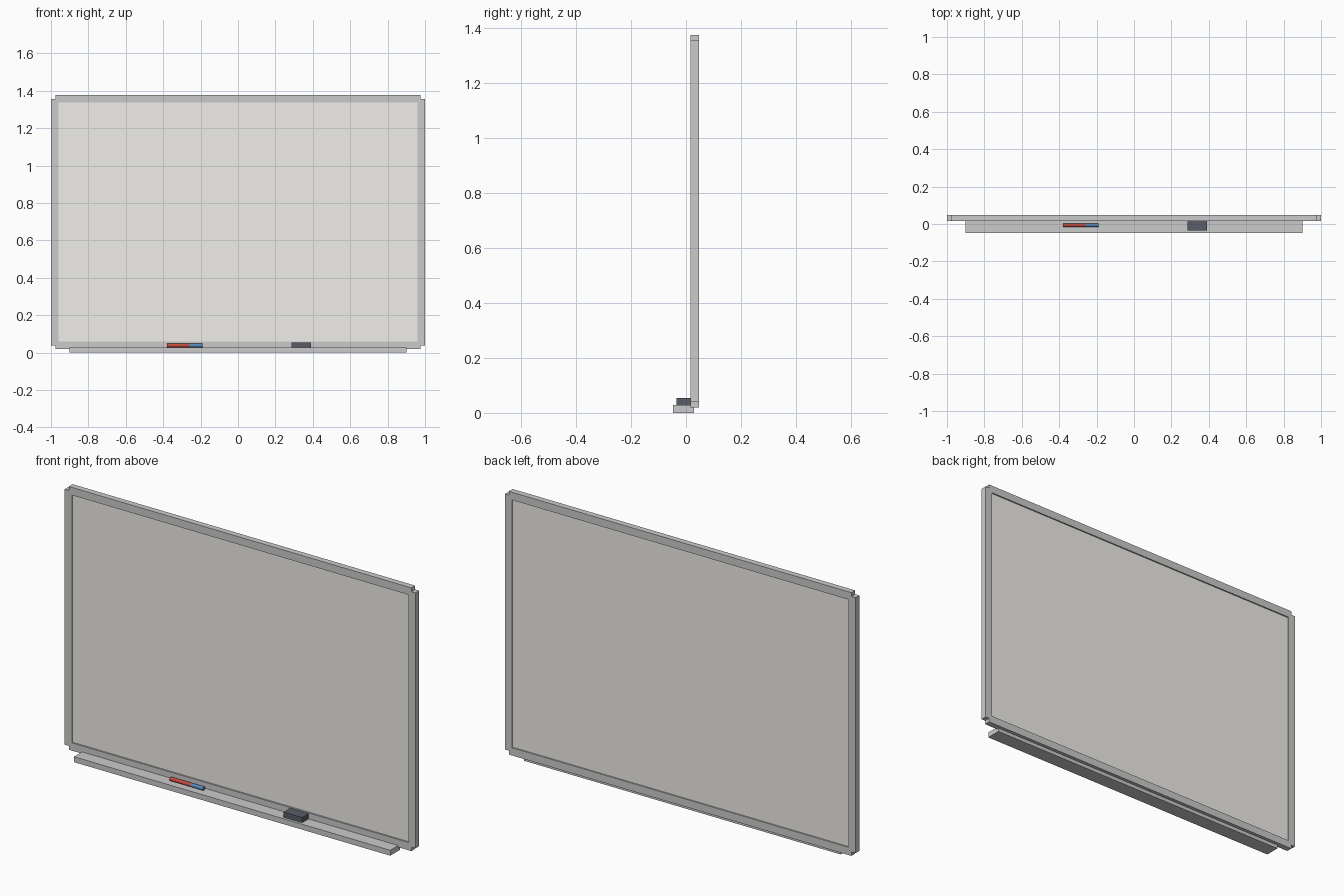
import bpy, math

if "Cube" in bpy.data.objects:
    bpy.data.objects.remove(bpy.data.objects["Cube"])


def material(name, rgb):
    m = bpy.data.materials.new(name)
    m.diffuse_color = (*rgb, 1)
    m.use_nodes = True
    m.node_tree.nodes["Principled BSDF"].inputs["Base Color"].default_value = m.diffuse_color
    return m


def box(name, x, y, z, mat=None):
    """Box from (min, max) ranges on each axis."""
    bpy.ops.mesh.primitive_cube_add(
        size=1, location=[(r[0] + r[1]) / 2 for r in (x, y, z)])
    ob = bpy.context.object
    ob.name = name
    ob.scale = [r[1] - r[0] for r in (x, y, z)]
    bpy.ops.object.transform_apply(location=False, rotation=False, scale=True)
    if mat:
        ob.data.materials.append(mat)
    return ob


def rod(name, x0, x1, y, z, radius, mat):
    """Cylinder lying along x."""
    bpy.ops.mesh.primitive_cylinder_add(
        vertices=16, radius=radius, depth=x1 - x0,
        location=((x0 + x1) / 2, y, z), rotation=(0, math.pi / 2, 0))
    ob = bpy.context.object
    ob.name = name
    ob.data.materials.append(mat)
    bpy.ops.object.shade_smooth_by_angle()


white = material("board_white", (0.87, 0.86, 0.82))
dark = material("eraser_dark", (0.10, 0.11, 0.14))
red = material("marker_red", (0.55, 0.07, 0.05))
blue = material("marker_blue", (0.10, 0.25, 0.48))

# Writing panel, recessed in the frame on both sides
box("writing_panel", (-0.977, 0.977), (0.025, 0.041), (0.04, 1.355), white)

# Frame bars, notched at the corners
depth = (0.017, 0.048)
for name, z in (("bottom", 0.019), ("top", 1.336)):
    box(f"frame_{name}", (-0.977, 0.977), depth, (z, z + 0.04))
for name, x in (("left", -1.0), ("right", 0.96)):
    box(f"frame_{name}", (x, x + 0.04), depth, (0.039, 1.356))

# Tray along the bottom edge
box("tray", (-0.902, 0.902), (-0.048, 0.03), (0, 0.028))

# Marker and eraser resting on the tray
rod("marker_body", -0.38, -0.26, -0.006, 0.038, 0.01, red)
rod("marker_cap", -0.26, -0.19, -0.006, 0.038, 0.01, blue)
box("eraser", (0.285, 0.39), (-0.035, 0.017), (0.028, 0.055), dark)
